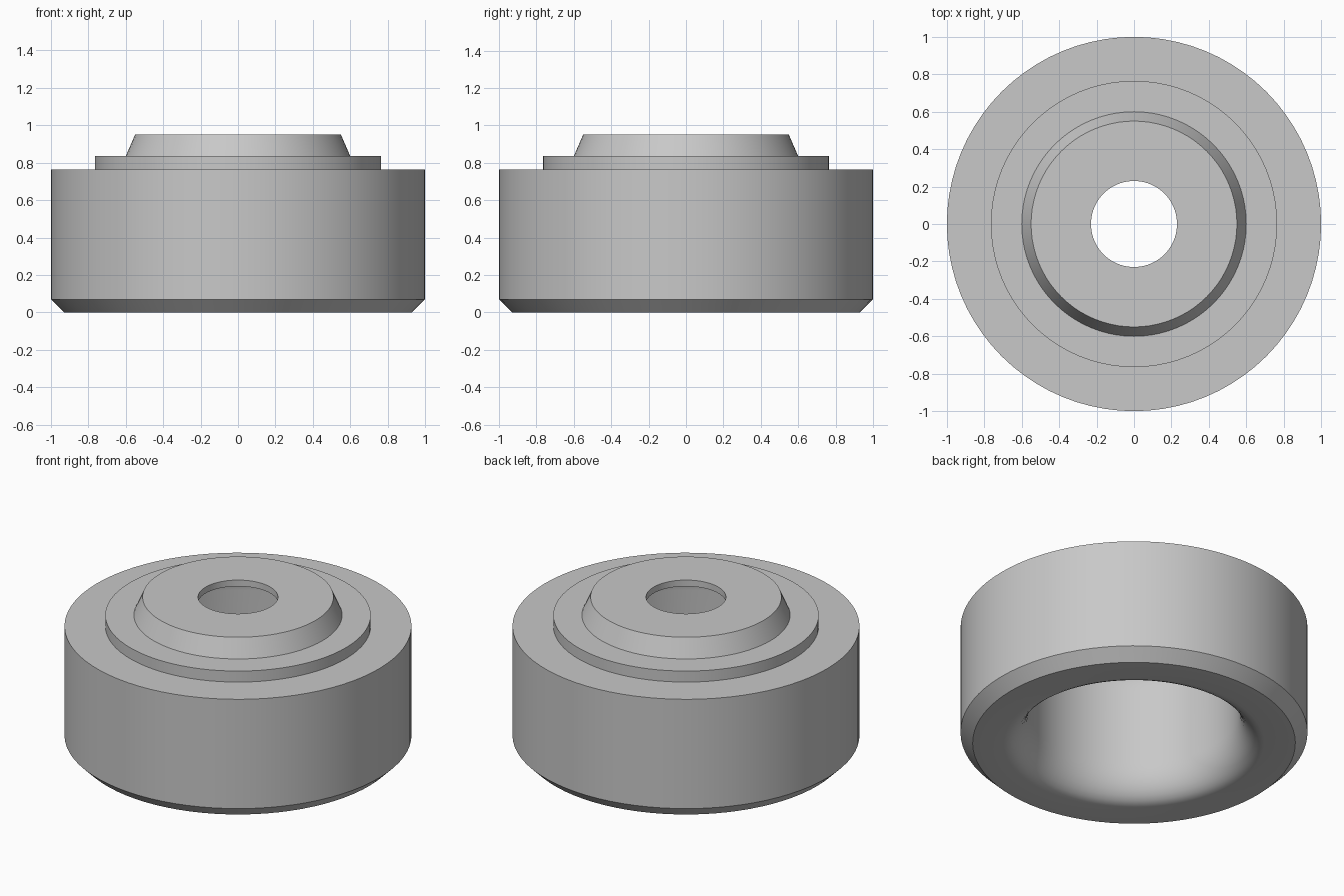
import bpy
import bmesh
import math
from mathutils import Matrix, Vector

cube = bpy.data.objects.get("Cube")
if cube:
    bpy.data.objects.remove(cube, do_unlink=True)

# Single grey finish
grey = bpy.data.materials.new("plain grey")
grey.use_nodes = True
colour = (0.58, 0.58, 0.58, 1)
grey.diffuse_color = colour
grey.node_tree.nodes["Principled BSDF"].inputs["Base Color"].default_value = colour


def lathe(name, profile, segments=80):
    """Revolve a closed (radius, height) profile around z."""
    bm = bmesh.new()
    verts = [bm.verts.new((r, 0, z)) for r, z in profile]
    edges = [bm.edges.new((v, verts[i - 1])) for i, v in enumerate(verts)]
    bmesh.ops.spin(bm, geom=verts + edges, axis=(0, 0, 1), cent=(0, 0, 0),
                   angle=math.tau, steps=segments, use_duplicate=False)
    bmesh.ops.remove_doubles(bm, verts=bm.verts, dist=1e-4)
    bmesh.ops.recalc_face_normals(bm, faces=bm.faces)
    mesh = bpy.data.meshes.new(name)
    bm.to_mesh(mesh)
    bm.free()
    mesh.materials.append(grey)
    obj = bpy.data.objects.new(name, mesh)
    bpy.context.collection.objects.link(obj)
    bpy.ops.object.select_all(action='DESELECT')
    obj.select_set(True)
    bpy.context.view_layer.objects.active = obj
    bpy.ops.object.shade_smooth_by_angle(angle=math.radians(25))
    return obj


def arc(cr, cz, rr, rz, start, end, steps=8):
    """Points on an elliptical arc in the profile plane."""
    angles = [math.radians(start + (end - start) * i / steps) for i in range(steps + 1)]
    return [(cr + rr * math.cos(a), cz + rz * math.sin(a)) for a in angles]


# Outside: chamfered foot, wide drum, low step, tapered boss, centre hole
outside = [(0.93, 0), (1, 0.07), (1, 0.765), (0.765, 0.765), (0.765, 0.835),
           (0.6, 0.835), (0.55, 0.95), (0.23, 0.95), (0.23, 0.91)]
# Inside: flat roof rounding into the bore wall, then flaring at the mouth
roof = arc(0.43, 0.71, 0.18, 0.2, 90, 0)
mouth = arc(0.75, 0.22, 0.14, 0.22, 180, 270)

lathe("hollow_stepped_cap", outside + roof + mouth)
